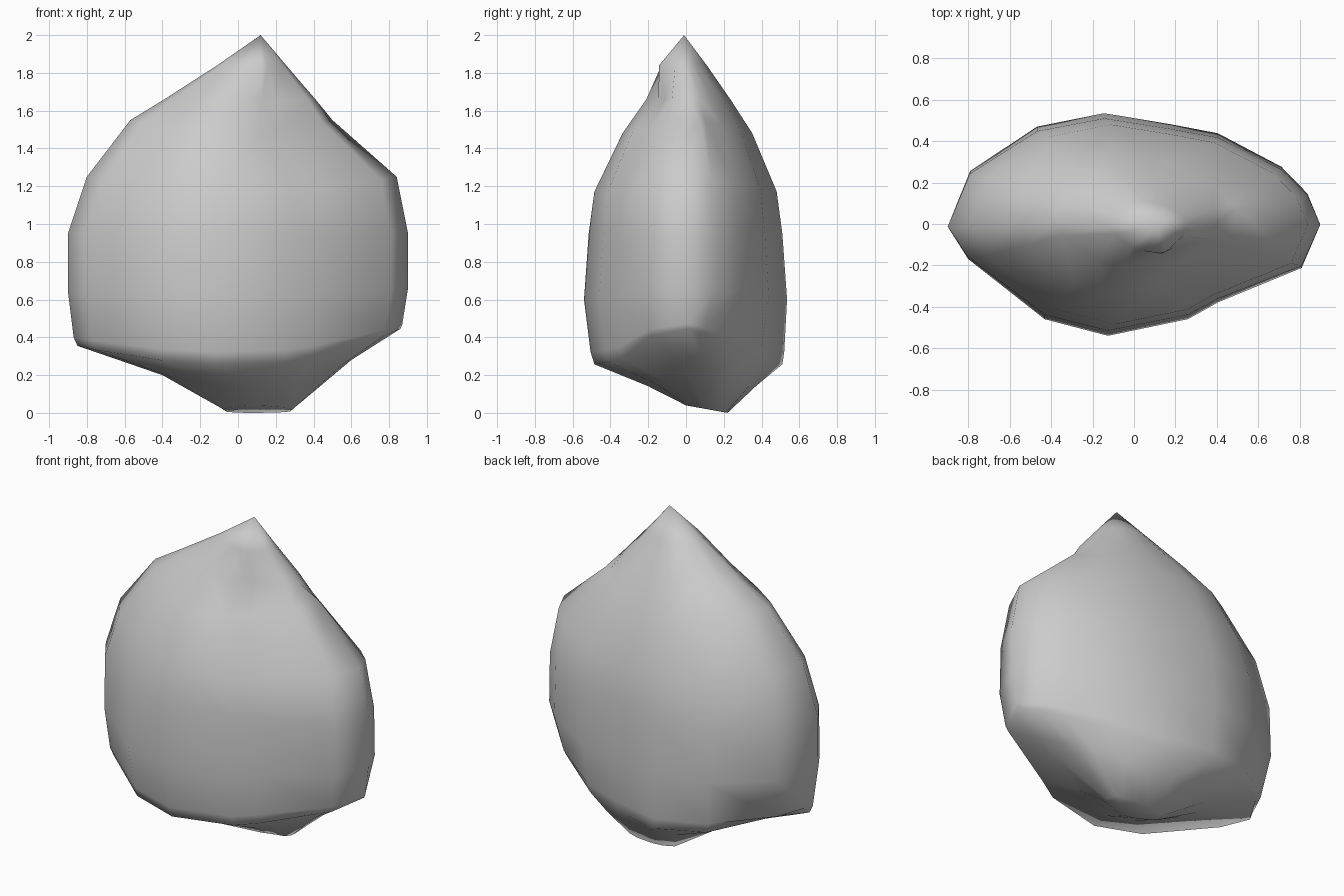
import bpy
import bmesh

cube = bpy.data.objects.get("Cube")
if cube:
    bpy.data.objects.remove(cube, do_unlink=True)

stone = bpy.data.materials.new("grey_stone")
stone.use_nodes = True
stone.diffuse_color = (0.6, 0.6, 0.6, 1)
stone.node_tree.nodes["Principled BSDF"].inputs["Base Color"].default_value = (0.6, 0.6, 0.6, 1)

# Uneven lens-shaped cross-section, scaled to -1..1
SECTION = [(1, 0), (.93, .28), (.79, .52), (.45, .82), (.2, .9), (-.16, 1),
           (-.52, .88), (-.88, .48), (-1, -.02), (-.89, -.31), (-.48, -.85),
           (-.14, -1), (.29, -.85), (.45, -.7), (.9, -.39)]

# Rings from bottom to top: height, lift at the -x and +x sides, -x/+x extent,
# front/back extent, and how pinched the back is (below 1 is boxier)
RINGS = [(0, 0, 0, -.08, .29, 0, .22, .4),
         (.14, .06, .14, -.40, .60, -.20, .37, 1.1),
         (.255, .10, .19, -.85, .86, -.485, .51, 1.5),
         (.32, .08, .15, -.87, .87, -.505, .52, 1.35),
         (.60, .04, .06, -.90, .90, -.54, .535, 1),
         (.95, 0, 0, -.90, .90, -.515, .51, 1),
         (1.17, .08, .08, -.80, .84, -.485, .48, 1),
         (1.48, .07, .07, -.57, .50, -.335, .35, 1),
         (1.66, 0, 0, -.39, .41, -.21, .235, 1),
         (1.84, 0, 0, -.11, .255, -.13, .11, 1)]

bm = bmesh.new()
rings = []
for z, lift0, lift1, x0, x1, y0, y1, pinch in RINGS:
    ring = []
    for u, v in SECTION:
        if v > 0:
            v = v ** pinch
        x = (x0 + x1) / 2 + u * (x1 - x0) / 2
        y = (y0 + y1) / 2 + v * (y1 - y0) / 2
        lift = lift1 if u > 0 else lift0
        ring.append(bm.verts.new((x, y, z + lift * u * u)))
    rings.append(ring)

# Base facet slopes up towards the front, with a raised rim at the back
for v in rings[0]:
    v.co.z = .18 * (.22 - v.co.y)
rings[2][7].co.z += .04

# Chipped ledge below the tip and hollow right shoulder: ring, vertex, shift in y
for r, i, shift in ((-1, 12, -.03), (-1, 13, -.04), (-2, 12, .03), (-2, 13, .03),
                    (-3, 13, .03), (-3, 14, .03), (-3, 0, .07)):
    rings[r][i].co.y += shift

# Skin, underside and pointed tip
n = len(SECTION)
tip = bm.verts.new((.12, -.01, 2))
for low, high in zip(rings, rings[1:]):
    for i in range(n):
        j = (i + 1) % n
        bm.faces.new((low[i], low[j], high[j], high[i]))
for i in range(n):
    bm.faces.new((rings[-1][i], rings[-1][(i + 1) % n], tip))
bm.faces.new(list(reversed(rings[0])))
bmesh.ops.triangulate(bm, faces=bm.faces[:])
bmesh.ops.recalc_face_normals(bm, faces=bm.faces[:])

mesh = bpy.data.meshes.new("rock")
bm.to_mesh(mesh)
bm.free()
mesh.materials.append(stone)
rock = bpy.data.objects.new("rock", mesh)
bpy.context.collection.objects.link(rock)
bpy.ops.object.select_all(action='DESELECT')
rock.select_set(True)
bpy.context.view_layer.objects.active = rock
bpy.ops.object.shade_smooth_by_angle(angle=1.2)
